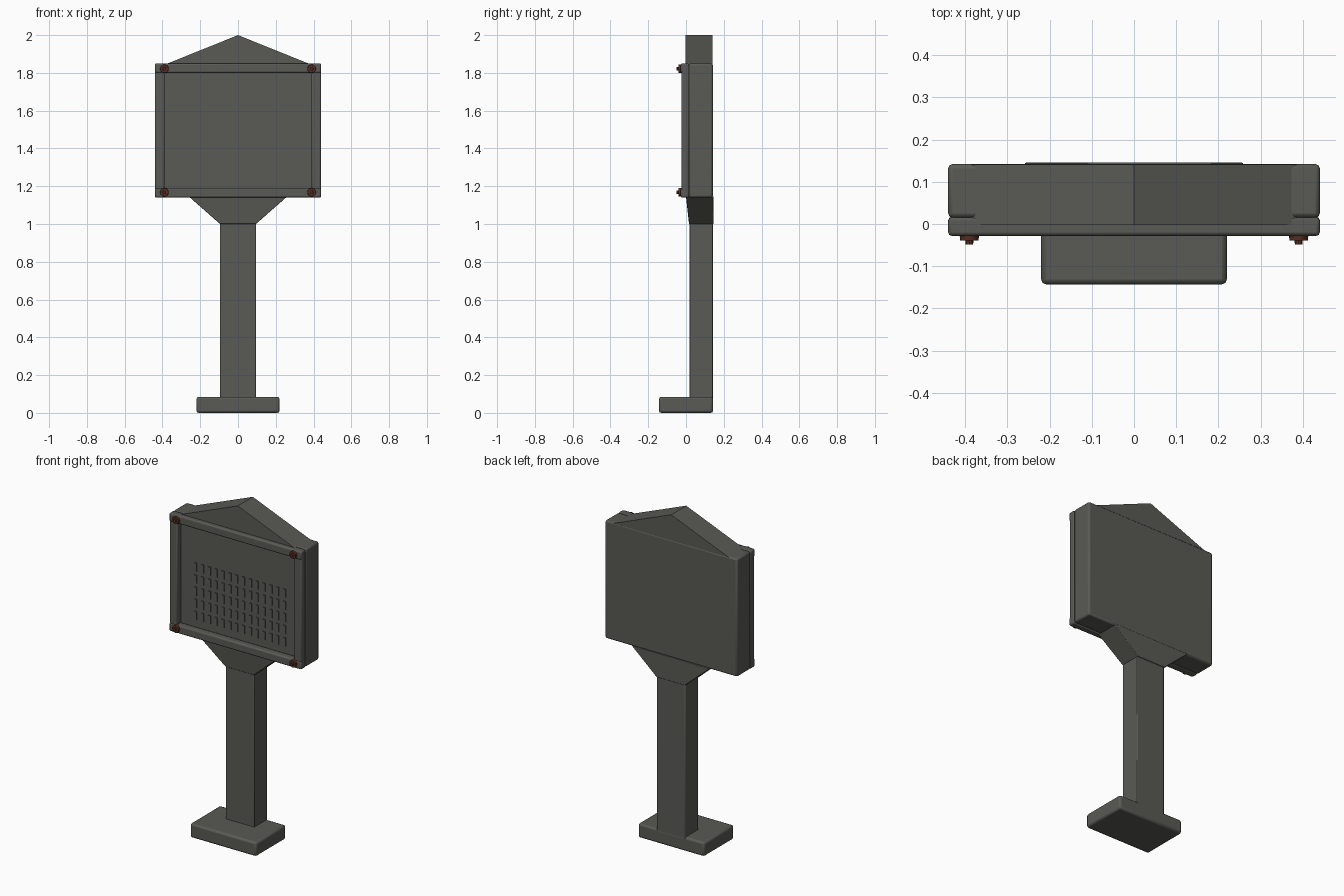
import bpy, bmesh, math
from mathutils import Matrix, Vector

cube = bpy.data.objects.get("Cube")
if cube:
    bpy.data.objects.remove(cube, do_unlink=True)


def material(name, colour):
    m = bpy.data.materials.new(name)
    m.use_nodes = True
    m.diffuse_color = colour
    m.node_tree.nodes["Principled BSDF"].inputs["Base Color"].default_value = colour
    return m


METAL = material("dark_grey_metal", (0.10, 0.10, 0.09, 1))
RUST = material("rusty_bolt", (0.10, 0.028, 0.017, 1))


def finish(bm, name, mat, bevel=0.0, smooth=True):
    """Turn a bmesh into a finished object."""
    bmesh.ops.recalc_face_normals(bm, faces=bm.faces)
    mesh = bpy.data.meshes.new(name)
    bm.to_mesh(mesh)
    bm.free()
    mesh.materials.append(mat)
    ob = bpy.data.objects.new(name, mesh)
    bpy.context.collection.objects.link(ob)
    if bevel:
        mod = ob.modifiers.new("Bevel", "BEVEL")
        mod.width = bevel
        mod.segments = 2
    if smooth:
        bpy.ops.object.select_all(action="DESELECT")
        bpy.context.view_layer.objects.active = ob
        ob.select_set(True)
        bpy.ops.object.shade_smooth_by_angle(angle=math.radians(35))
    return ob


def add_box(bm, x, y, z):
    size = Vector((x[1] - x[0], y[1] - y[0], z[1] - z[0]))
    centre = Vector((sum(x), sum(y), sum(z))) / 2
    bmesh.ops.create_cube(bm, size=1, matrix=Matrix.Translation(centre) @ Matrix.Diagonal(size).to_4x4())


def box(name, x, y, z, bevel=0.008):
    bm = bmesh.new()
    add_box(bm, x, y, z)
    return finish(bm, name, METAL, bevel)


def prism(name, outline, front, back, bevel=0.0):
    """Extrude an x-z outline; front gives y for each point."""
    bm = bmesh.new()
    a = [bm.verts.new((x, y, z)) for (x, z), y in zip(outline, front)]
    b = [bm.verts.new((x, back, z)) for x, z in outline]
    bm.faces.new(a)
    bm.faces.new(b[::-1])
    for i in range(len(a)):
        j = (i + 1) % len(a)
        bm.faces.new((a[i], b[i], b[j], a[j]))
    return finish(bm, name, METAL, bevel)


# Stand: base, post and flared neck
box("base", (-0.22, 0.22), (-0.143, 0.143), (0, 0.085), 0.012)
box("post", (-0.095, 0.095), (0.018, 0.142), (0.07, 1.02), 0.004)
prism("neck", [(-0.095, 1.0), (0.095, 1.0), (0.26, 1.145), (-0.26, 1.145)],
      [0.016, 0.016, 0.0, 0.0], 0.146, 0.003)

# Sign body and gabled cap
box("sign_body", (-0.44, 0.44), (0.015, 0.142), (1.14, 1.85), 0.01)
prism("gable_cap", [(-0.385, 1.845), (0.385, 1.845), (0, 2.0)], [-0.002] * 3, 0.141)

# Frame bars on the front
for side, sx in (("right", -1), ("left", 1)):
    box(side + "_frame_bar", sorted((sx * 0.388, sx * 0.44)), (-0.025, 0.017), (1.15, 1.84))
for level, z in (("bottom", 1.14), ("top", 1.80)):
    box(level + "_frame_bar", (-0.44, 0.44), (-0.028, 0.016), (z, z + 0.05))

# Plain raised studs in rows on the panel
bm = bmesh.new()
for row in range(5):
    z = 1.55 - row * 0.073
    for col in range(14):
        x = -0.29 + col * 0.0455
        add_box(bm, (x - 0.008, x + 0.008), (0.009, 0.016), (z - 0.025, z + 0.025))
finish(bm, "panel_studs", METAL, smooth=False)

# Corner bolts: washer-like head with a small round stud
for side, x in (("right", -0.39), ("left", 0.39)):
    for level, z in (("lower", 1.168), ("upper", 1.822)):
        bm = bmesh.new()
        for radius, sides, y0, y1 in ((0.024, 12, -0.039, -0.02), (0.010, 8, -0.049, -0.035)):
            place = Matrix.Translation((x, (y0 + y1) / 2, z)) @ Matrix.Rotation(math.pi / 2, 4, "X")
            bmesh.ops.create_cone(bm, cap_ends=True, segments=sides, radius1=radius,
                                  radius2=radius * 0.9, depth=y1 - y0, matrix=place)
        finish(bm, f"{level}_{side}_bolt", RUST)
